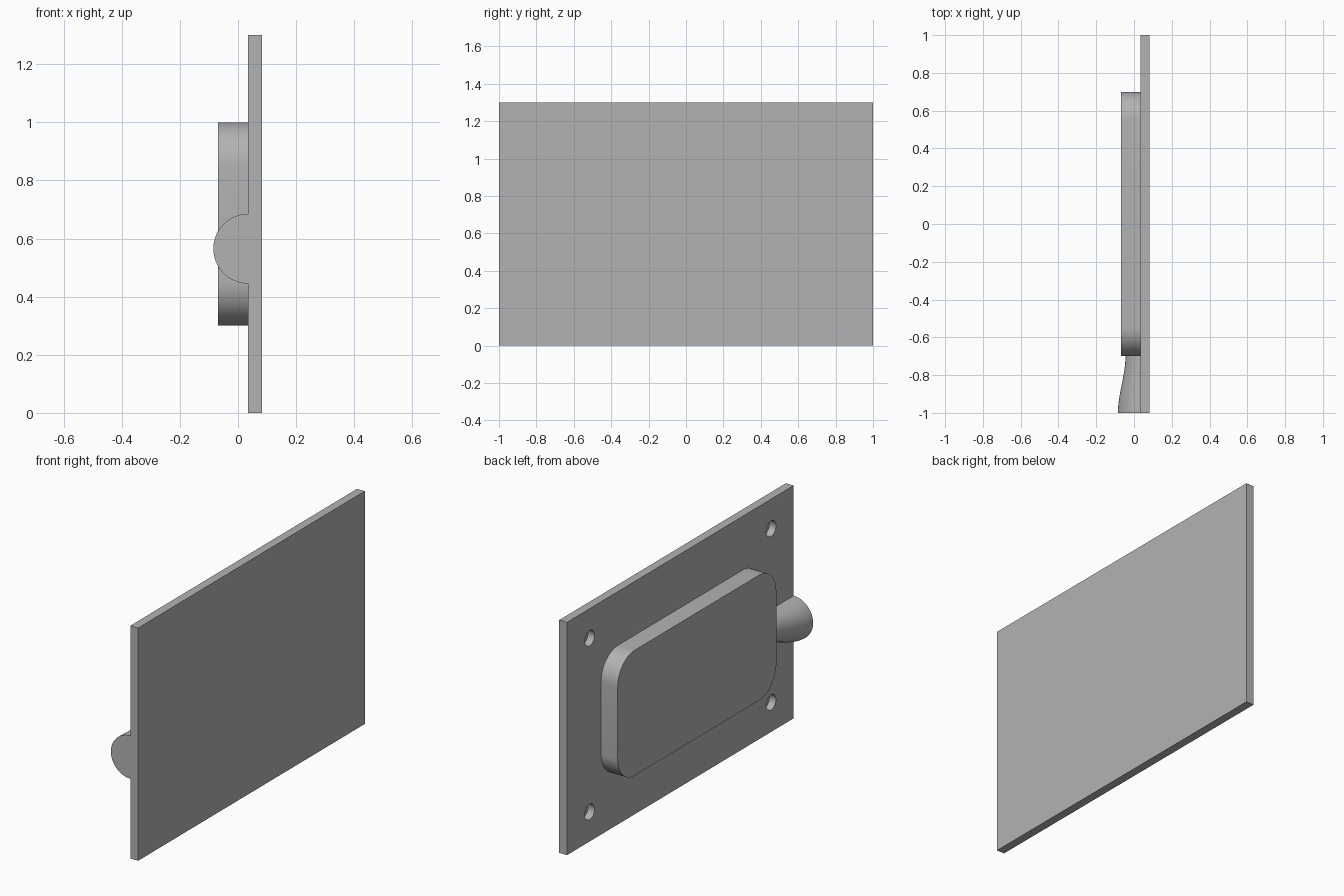
import bpy
import bmesh
from math import pi, cos, sin, radians

cube = bpy.data.objects.get("Cube")
if cube:
    bpy.data.objects.remove(cube)

# Single grey material
GREY = (0.45, 0.45, 0.45, 1)
grey = bpy.data.materials.new("grey")
grey.use_nodes = True
grey.diffuse_color = GREY
grey.node_tree.nodes["Principled BSDF"].inputs["Base Color"].default_value = GREY

FACE = 0.035   # plane where the raised parts meet the plate
BACK = 0.083
HEIGHT = 1.3


def loft(name, rings):
    """Join matching closed rings into a capped solid."""
    bm = bmesh.new()
    loops = [[bm.verts.new(p) for p in ring] for ring in rings]
    n = len(loops[0])
    for a, b in zip(loops, loops[1:]):
        for i in range(n):
            j = (i + 1) % n
            bm.faces.new((a[i], a[j], b[j], b[i]))
    bm.faces.new(loops[0])
    bm.faces.new(loops[-1])
    bmesh.ops.recalc_face_normals(bm, faces=bm.faces)
    mesh = bpy.data.meshes.new(name)
    bm.to_mesh(mesh)
    bm.free()
    obj = bpy.data.objects.new(name, mesh)
    bpy.context.collection.objects.link(obj)
    mesh.materials.append(grey)
    return obj


def activate(obj):
    bpy.ops.object.select_all(action='DESELECT')
    obj.select_set(True)
    bpy.context.view_layer.objects.active = obj


def smooth(obj):
    activate(obj)
    bpy.ops.object.shade_smooth_by_angle(angle=radians(30))


def circle(x, y, z, r, n=40):
    return [(x, y + r * cos(2 * pi * i / n), z + r * sin(2 * pi * i / n))
            for i in range(n)]


# Flat back plate
plate = loft("back_plate", [[(x, -1, 0), (x, 1, 0), (x, 1, HEIGHT), (x, -1, HEIGHT)]
                            for x in (FACE, BACK)])

# Blind screw holes in the four corners
for y in (-0.8, 0.8):
    for z in (0.165, HEIGHT - 0.165):
        cutter = loft("hole_cutter", [circle(x, y, z, 0.043) for x in (FACE - 0.05, BACK - 0.008)])
        cutter.hide_render = True
        mod = plate.modifiers.new("hole", 'BOOLEAN')
        mod.object = cutter
        mod.solver = 'EXACT'
        activate(plate)
        bpy.ops.object.modifier_apply(modifier=mod.name)
        bpy.data.objects.remove(cutter)
smooth(plate)


# Raised block with rounded corners
def rounded(x, half_y, half_z, r, steps=12):
    ring = []
    for q, (sy, sz) in enumerate([(1, 1), (-1, 1), (-1, -1), (1, -1)]):
        for i in range(steps + 1):
            a = (q + i / steps) * pi / 2
            ring.append((x, sy * (half_y - r) + r * cos(a),
                         HEIGHT / 2 + sz * (half_z - r) + r * sin(a)))
    return ring


smooth(loft("raised_block", [rounded(x, 0.7, 0.35, 0.15) for x in (-0.068, FACE)]))

# Half-round spout, narrowing in an S curve towards the block
rings = []
for k in range(17):
    t = k / 16
    ease = t * t * (3 - 2 * t)
    r = 0.12 - 0.04 * ease
    z = 0.565 + 0.04 * ease
    rings.append([(FACE - r * sin(pi * i / 32), -1 + 0.3 * t, z + r * cos(pi * i / 32))
                  for i in range(33)])
smooth(loft("spout", rings))
